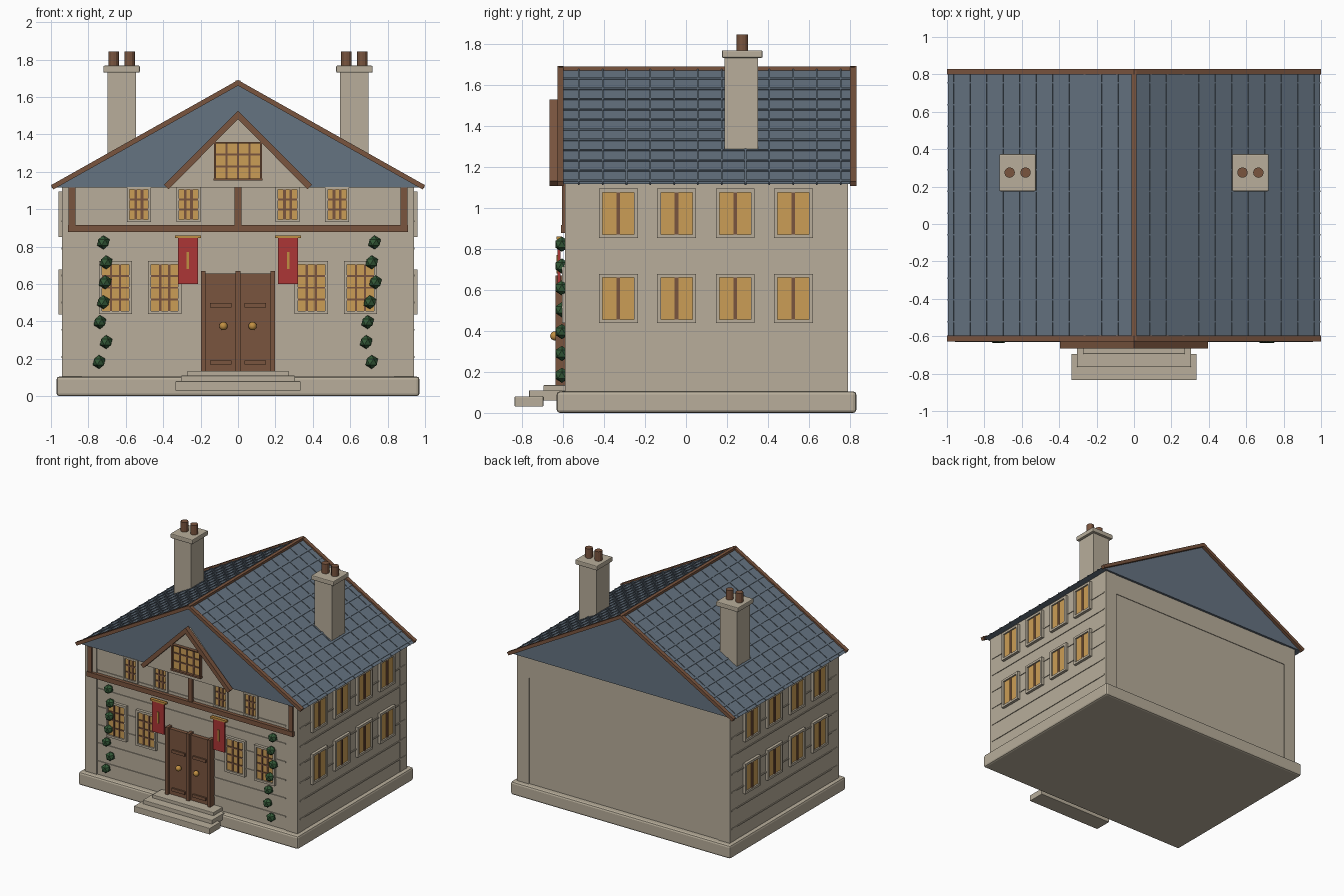
import bpy, bmesh, math
from mathutils import Matrix, Vector

if "Cube" in bpy.data.objects:
    bpy.data.objects.remove(bpy.data.objects["Cube"])


def material(name, r, g, b):
    lin = [((c / 255 + 0.055) / 1.055) ** 2.4 for c in (r, g, b)]
    m = bpy.data.materials.new(name)
    m.diffuse_color = (*lin, 1)
    m.use_nodes = True
    m.node_tree.nodes["Principled BSDF"].inputs["Base Color"].default_value = m.diffuse_color
    return m


STONE = material("warm stone", 184, 174, 155)
SLATE = material("blue slate", 101, 115, 129)
WOOD = material("brown wood", 122, 85, 63)
GLASS = material("amber glass", 203, 158, 86)
RED = material("red cloth", 172, 54, 54)
BRASS = material("brass", 192, 143, 66)
GREEN = material("ivy green", 52, 90, 56)


def finish(name, bm, mat, bevel=0):
    bmesh.ops.recalc_face_normals(bm, faces=bm.faces)
    me = bpy.data.meshes.new(name)
    bm.to_mesh(me)
    bm.free()
    me.materials.append(mat)
    ob = bpy.data.objects.new(name, me)
    bpy.context.collection.objects.link(ob)
    if bevel:
        mod = ob.modifiers.new("bevel", "BEVEL")
        mod.width, mod.segments = bevel, 2
    return ob


def add_box(bm, b, rot=None):
    x0, x1, y0, y1, z0, z1 = b
    m = Matrix.Translation(((x0 + x1) / 2, (y0 + y1) / 2, (z0 + z1) / 2))
    m = m @ (rot or Matrix()) @ Matrix.Diagonal((abs(x1 - x0), abs(y1 - y0), abs(z1 - z0), 1))
    bmesh.ops.create_cube(bm, size=1, matrix=m)


def boxes(name, mat, items, bevel=0):
    bm = bmesh.new()
    for b in items:
        add_box(bm, b)
    return finish(name, bm, mat, bevel)


def both(*items):
    """Each box together with its mirror image across x = 0."""
    return [b for x0, x1, *r in items for b in ((x0, x1, *r), (-x1, -x0, *r))]


def prism(name, mat, pts, y0, y1):
    """Extrude an xz outline along y."""
    bm = bmesh.new()
    f = bm.faces.new([bm.verts.new((x, y0, z)) for x, z in pts])
    ext = bmesh.ops.extrude_face_region(bm, geom=[f])["geom"]
    bmesh.ops.translate(bm, vec=(0, y1 - y0, 0),
                        verts=[v for v in ext if isinstance(v, bmesh.types.BMVert)])
    return finish(name, bm, mat)


def chevron(name, hw, z0, z1, t, y0, y1):
    """Pair of sloping boards meeting at a peak."""
    n = Vector((z1 - z0, hw)).normalized()
    prism(name, WOOD, [(-hw, z0), (0, z1), (hw, z0), (hw - n.x * t, z0 - n.y * t),
                       (0, z1 - t / n.y), (-hw + n.x * t, z0 - n.y * t)], y0, y1)


# Plinth, walls, corner piers, top band and stone courses
boxes("plinth", STONE, [(-.97, .97, -.63, .83, 0, .105)], .015)
boxes("walls", STONE, [(-.938, .938, -.582, .782, .09, 1.125)])
boxes("corner_piers", STONE, both((.835, .94, -.59, -.5, .1, 1.12), (.835, .94, .7, .79, .1, 1.12)))
boxes("wall_band", STONE, [(-.835, .835, -.587, .787, .95, 1.12)])
levels = [.21 + .145 * i for i in range(6)]
boxes("stone_courses", STONE, [b for z in levels for b in
      both((.93, .944, -.56, .77, z - .005, z + .005)) + [(-.83, .83, -.588, -.57, z - .005, z + .005)]])
boxes("front_steps", STONE, [(-.335, .335, -.835, -.695, .03, .08),
                             (-.305, .305, -.765, -.6, .06, .11),
                             (-.27, .27, -.695, -.57, .105, .135)], .004)

# Main roof with raised tile seams
RW, RZ0, RZ1 = .995, 1.115, 1.677
prism("roof", SLATE, [(-RW, RZ0), (0, RZ1), (RW, RZ0)], -.6, .805)
slope = math.atan2(RZ1 - RZ0, RW)
length = math.hypot(RW, RZ1 - RZ0)
bm = bmesh.new()
for s in (-1, 1):
    rot = Matrix.Rotation(s * slope, 4, 'Y')

    def seam(t, w, y, d):
        x, z = s * RW * t, RZ1 - (RZ1 - RZ0) * t
        add_box(bm, (x - w / 2, x + w / 2, y - d / 2, y + d / 2, z - .005, z + .005), rot)

    for i in range(1, 12):
        seam(i / 11.3, .014, .1025, 1.4)
    for i in range(12):
        seam(.5, length, -.522 + .116 * i, .008)
finish("roof_tile_seams", bm, SLATE)
boxes("ridge_beam", WOOD, [(-.013, .013, -.62, .82, 1.66, 1.688)])
chevron("front_rake_boards", 1.0, 1.128, 1.69, .026, -.627, -.597)
chevron("back_rake_boards", 1.0, 1.128, 1.69, .026, .8, .83)

# Chimneys with clay pots
boxes("chimney_stacks", STONE, both((.545, .698, .187, .352, 1.2, 1.74)))
boxes("chimney_caps", STONE, both((.525, .72, .175, .373, 1.73, 1.767)), .006)
bm = bmesh.new()
for x in (-.665, -.58, .58, .665):
    bmesh.ops.create_cone(bm, cap_ends=True, segments=12, radius1=.028, radius2=.028, depth=.09,
                          matrix=Matrix.Translation((x, .275, 1.798)))
finish("chimney_pots", bm, WOOD)

# Small front gable
prism("front_gable_wall", STONE, [(-.37, 1.115), (0, 1.505), (.37, 1.115)], -.635, -.59)
chevron("front_gable_boards", .395, 1.13, 1.527, .033, -.665, -.627)

# Timber beam and posts on the upper storey
boxes("timber_frame", WOOD, [(-.91, .91, -.61, -.58, .877, .915), (-.018, .018, -.605, -.58, .91, 1.115)]
      + both((.87, .905, -.605, -.58, .91, 1.115)))

# Windows: stone surround, amber pane, wooden bars
surrounds, panes, bars = [], [], []


def window(place, u, z0, z1, hw, edge, nv, nh, bar):
    a, b = u - hw, u + hw
    if edge:
        for q in ((a - edge, a, z0 - edge, z1 + edge), (b, b + edge, z0 - edge, z1 + edge),
                  (a, b, z0 - edge, z0), (a, b, z1, z1 + edge)):
            surrounds.append(place(q[0], q[1], -.005, .021, q[2], q[3]))
    panes.append(place(a, b, 0, .009, z0, z1))
    for i in range(1, nv + 1):
        c = a + 2 * hw * i / (nv + 1)
        bars.append(place(c - bar / 2, c + bar / 2, 0, .016, z0, z1))
    for i in range(1, nh + 1):
        c = z0 + (z1 - z0) * i / (nh + 1)
        bars.append(place(a, b, 0, .015, c - .005, c + .005))


def on_front(u0, u1, d0, d1, z0, z1, y=-.584):
    return (u0, u1, y - d1, y - d0, z0, z1)


def on_gable(*a):
    return on_front(*a, y=-.635)


for s in (-1, 1):
    def on_side(u0, u1, d0, d1, z0, z1):
        x = sorted((s * (.939 + d0), s * (.939 + d1)))
        return (x[0], x[1], u0, u1, z0, z1)

    for y in (-.33, -.046, .24, .523):
        for z in (.455, .87):
            window(on_side, y, z, z + .205, .077, .018, 1, 0, .018)
    for x in (.392, .655):
        window(on_front, s * x, .455, .705, .072, .017, 2, 3, .012)
    for x in (.265, .53):
        window(on_front, s * x, .945, 1.105, .05, .014, 2, 2, .014)
window(on_gable, 0, 1.165, 1.355, .122, 0, 3, 2, .011)
bars += [on_gable(-.132, .132, 0, .03, 1.152, 1.165), on_gable(-.128, .128, 0, .025, 1.352, 1.36)]
bars += [on_gable(*q, 0, .025, 1.16, 1.357) for q in ((-.128, -.118), (.118, .128))]
boxes("window_surrounds", STONE, surrounds)
boxes("window_panes", GLASS, panes)
boxes("window_bars", WOOD, bars)

# Double door with rails and round knobs
boxes("door_leaves", WOOD, [(-.19, .19, -.612, -.57, .13, .655)])
boxes("door_frame", WOOD, both((.175, .198, -.635, -.57, .13, .67)) + [(-.013, .013, -.635, -.57, .13, .67)])
boxes("door_rails", WOOD, both(*[(.035, .15, -.624, -.6, z - .012, z + .012) for z in (.18, .485)]))
bm = bmesh.new()
for x in (-.078, .078):
    bmesh.ops.create_uvsphere(bm, u_segments=12, v_segments=8, radius=.022,
                              matrix=Matrix.Translation((x, -.64, .375)))
for f in bm.faces:
    f.smooth = True
finish("door_knobs", bm, BRASS)

# Hanging banners
boxes("banners", RED, both((.215, .32, -.625, -.612, .6, .85)))
boxes("banner_rods", BRASS, both((.197, .337, -.632, -.606, .845, .86)))
boxes("banner_stripes", BRASS, both((.261, .275, -.631, -.62, .68, .77)))

# Climbing ivy clumps
left = (-.72, -.705, -.71, -.72, -.738, -.705, -.743)
right = (.73, .715, .735, .705, .693, .685, .715)
bm = bmesh.new()
for side in (left, right):
    for i, x in enumerate(side):
        bmesh.ops.create_icosphere(bm, subdivisions=1, radius=.037,
                                   matrix=Matrix.Translation((x, -.605, .822 - .1065 * i)))
finish("ivy_clumps", bm, GREEN)
